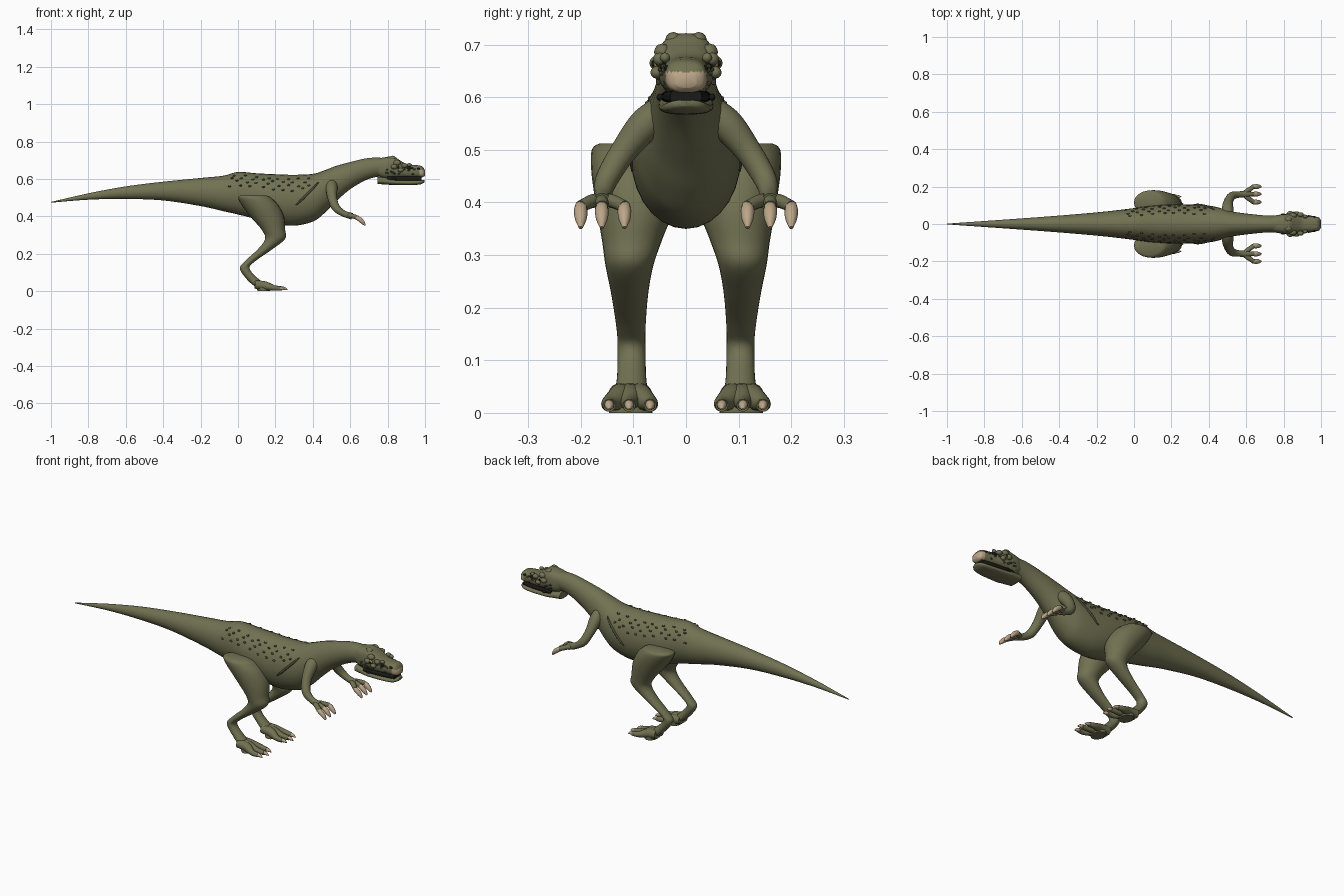
import bpy, bmesh, math, random
from mathutils import Vector

random.seed(4)
cube = bpy.data.objects.get("Cube")
if cube:
    bpy.data.objects.remove(cube)


def material(name, r, g, b):
    m = bpy.data.materials.new(name)
    m.use_nodes = True
    m.diffuse_color = (r, g, b, 1)
    node = m.node_tree.nodes["Principled BSDF"]
    node.inputs["Base Color"].default_value = (r, g, b, 1)
    node.inputs["Roughness"].default_value = 0.8
    return m


SKIN = material("olive skin", .165, .165, .085)
SCALE = material("dark olive scale", .07, .072, .04)
HORN = material("tan horn", .5, .38, .25)
DARK = material("mouth black", .01, .01, .008)
EYE = material("amber eye", .45, .33, .14)


def densify(points, n=6):
    """Smooth the list of stations with a Catmull-Rom curve."""
    out = []
    for i in range(len(points) - 1):
        p = [points[max(0, min(len(points) - 1, i + k))] for k in (-1, 0, 1, 2)]
        for j in range(n):
            t = j / n
            out.append([b + t / 2 * (c - a + t * (2*a - 5*b + 4*c - d + t * (3*b - a - 3*c + d)))
                        for a, b, c, d in zip(*p)])
    return out + [list(points[-1])]


def finish(name, bm, mats, mirror=False, rule=None):
    bmesh.ops.recalc_face_normals(bm, faces=bm.faces)
    if rule:
        for f in bm.faces:
            f.material_index = rule(f.calc_center_median())
    me = bpy.data.meshes.new(name)
    bm.to_mesh(me)
    bm.free()
    for m in mats:
        me.materials.append(m)
    ob = bpy.data.objects.new(name, me)
    bpy.context.collection.objects.link(ob)
    if mirror:
        mod = ob.modifiers.new("mirror", 'MIRROR')
        mod.use_axis = (False, True, False)
        mod.use_mirror_merge = False
    bpy.ops.object.select_all(action='DESELECT')
    ob.select_set(True)
    bpy.context.view_layer.objects.active = ob
    bpy.ops.object.shade_smooth_by_angle(angle=math.radians(50))
    return ob


def skin(bm, rings):
    """Bridge a list of rings and cap both ends."""
    loops = [[bm.verts.new((p[0], p[1], max(p[2], 0))) for p in r] for r in rings]
    n = len(loops[0])
    for a, b in zip(loops, loops[1:]):
        for i in range(n):
            bm.faces.new((a[i], a[(i + 1) % n], b[(i + 1) % n], b[i]))
    bm.faces.new(loops[0][::-1])
    bm.faces.new(loops[-1])


def loft(stations, axis, power=1, sides=28):
    """Loft oval sections: position on the axis, then low/high in the two others."""
    bm, rings = bmesh.new(), []
    for s, u0, u1, v0, v1 in densify(stations):
        ring = []
        for i in range(sides):
            a = math.tau * i / sides
            c, d = (math.copysign(abs(k) ** power, k) for k in (math.cos(a), math.sin(a)))
            v, u = (v0 + v1 + c * (v1 - v0)) / 2, (u0 + u1 + d * (u1 - u0)) / 2
            ring.append((s, v, u) if axis == 'X' else (u, v, s))
        rings.append(ring)
    skin(bm, rings)
    return bm


def tube(bm, path, sides=14):
    """Round tube along points of x, y, z, radius."""
    pts = densify(path, 5)
    rings = []
    for i, p in enumerate(pts):
        q0, q1 = pts[max(i - 1, 0)], pts[min(i + 1, len(pts) - 1)]
        t = (Vector(q1[:3]) - Vector(q0[:3])).normalized()
        u = t.cross(Vector((0.3, 1, 0.2))).normalized()
        w = t.cross(u)
        rings.append([Vector(p[:3]) + p[3] * (math.cos(a) * u + math.sin(a) * w)
                      for a in (math.tau * k / sides for k in range(sides))])
    skin(bm, rings)


def blob(bm, centre, size, detail=2):
    made = bmesh.ops.create_icosphere(bm, subdivisions=detail, radius=1)["verts"]
    for v in made:
        v.co = Vector(centre) + Vector(c * s for c, s in zip(v.co, size))


# Body from tail tip to neck: x, bottom, top, half width
BODY = [(-1, .473, .477, .002), (-.8, .489, .523, .016), (-.6, .493, .56, .03),
        (-.4, .485, .585, .045), (-.2, .455, .605, .062), (-.08, .428, .617, .075),
        (0, .41, .637, .085), (.1, .385, .63, .098), (.2, .36, .625, .104),
        (.3, .35, .622, .104), (.4, .372, .627, .098), (.46, .415, .645, .086),
        (.52, .475, .668, .068), (.6, .545, .69, .056), (.7, .6, .712, .046),
        (.8, .62, .712, .045)]
finish("body", loft([(x, a, b, -w, w) for x, a, b, w in BODY], 'X'), [SKIN])

# Raised scales on the back and a fold of skin on each flank
dense = densify(BODY)


def on_body(x, angle):
    s = min(dense, key=lambda d: abs(d[0] - x))
    return Vector((x, s[3] * math.cos(angle), (s[1] + s[2]) / 2 + (s[2] - s[1]) / 2 * math.sin(angle)))


bm = bmesh.new()
for row in range(4):
    for k in range(8):
        x = -.04 + k * .056 + (row % 2) * .028 + random.uniform(-.01, .01)
        p = on_body(x, math.radians(24 + row * 11 + random.uniform(-3, 3)))
        blob(bm, p, (.009, .006, .006), 1)
finish("back_scales", bm, [SCALE], True)

bm = bmesh.new()
tube(bm, [(*on_body(.31 + .03 * k, -.2 + .2 * k), .003 + .003 * (0 < k < 4)) for k in range(5)], 8)
finish("flank_fold", bm, [SCALE], True)

# Hind legs: z, then back/front and inner/outer
LEG = [(.512, .015, .15, .09, .165), (.5, 0, .175, .05, .179), (.46, .02, .215, .03, .18),
       (.4, .065, .245, .02, .172), (.33, .125, .252, .045, .16), (.28, .145, .252, .062, .153),
       (.225, .107, .185, .072, .142), (.16, .037, .092, .077, .132), (.12, .01, .062, .077, .13),
       (.06, .05, .115, .075, .132), (.02, .095, .165, .066, .144), (0, .105, .17, .064, .146)]
finish("hind_leg", loft(LEG, 'Z'), [SKIN], True)

# Toes and toe claws
toes, claws = bmesh.new(), bmesh.new()
for y in (.068, .108, .146):
    reach = .012 if y == .108 else 0
    mid = (y + .105) / 2
    tube(toes, [(.09, mid, .035, .022), (.14, mid, .03, .024),
                (.19, y, .018, .015), (.225 + reach, y, .014, .012)])
    tube(claws, [(.215 + reach, y, .016, .009), (.235 + reach, y, .014, .009),
                 (.252 + reach, y, .007, .002)], 10)
finish("toes", toes, [SKIN], True)
finish("toe_claws", claws, [HORN], True)

# Arms, fingers and finger claws
arms, claws = bmesh.new(), bmesh.new()
tube(arms, [(.5, .03, .58, .03), (.5, .075, .55, .032), (.505, .12, .495, .025),
            (.525, .15, .445, .022), (.565, .158, .415, .017), (.61, .16, .4, .018)])
for y in (.117, .16, .2):
    tube(arms, [(.585, .16, .405, .013), (.61, (y + .16) / 2, .402, .013), (.64, y, .392, .012)], 10)
    tube(claws, [(.632, y, .394, .011), (.65, y, .384, .013), (.667, y, .368, .011),
                 (.68, y, .352, .004)], 10)
finish("arms", arms, [SKIN], True)
finish("finger_claws", claws, [HORN], True)

# Skull with a horn-coloured snout tip
SKULL = [(.74, .62, .708, .04), (.78, .602, .715, .05), (.83, .602, .721, .053),
         (.865, .604, .7, .052), (.9, .605, .68, .046), (.94, .606, .675, .042),
         (.975, .608, .671, .039), (.99, .61, .662, .034), (1, .618, .645, .02)]
finish("skull", loft([(x, a, b, -w, w) for x, a, b, w in SKULL], 'X', .75), [SKIN, HORN],
       rule=lambda c: int(c.x > .972 and c.z < .648))

# Lower jaw and dark mouth lining
JAW = [(.746, .573, .612, .045), (.79, .57, .608, .05), (.83, .568, .598, .052),
       (.92, .567, .593, .047), (.97, .57, .594, .04), (.99, .577, .595, .028), (.998, .583, .594, .012)]
finish("lower_jaw", loft([(x, a, b, -w, w) for x, a, b, w in JAW], 'X', .75), [SKIN])
finish("mouth_lining", loft([(.8, .588, .614, -.047, .047), (.9, .588, .614, -.043, .043),
                             (.98, .588, .614, -.03, .03)], 'X', .6), [DARK])

# Brow knobs, eyes, nostrils and rough cheek scales
bm = bmesh.new()
for x, y, z, r in ((.825, .024, .708, .016), (.85, .045, .686, .016), (.89, .05, .672, .013),
                   (.835, .056, .665, .014), (.915, .04, .675, .01), (.87, .056, .647, .012)):
    blob(bm, (x, y, z), (r * 1.3, r, r))
finish("brow_knobs", bm, [SKIN], True)

bm = bmesh.new()
blob(bm, (.852, .054, .664), (.011, .01, .009))
finish("eye", bm, [EYE], True)

bm = bmesh.new()
blob(bm, (.855, .062, .664), (.005, .004, .006))
blob(bm, (.965, .036, .655), (.01, .006, .006))
blob(bm, (.915, .042, .658), (.016, .007, .008))
blob(bm, (.835, .05, .6), (.012, .006, .007))
finish("pupil_and_nostril", bm, [DARK], True)

bm = bmesh.new()
for k in range(14):
    x = random.uniform(.79, .95)
    blob(bm, (x, .053 - max(0, x - .86) * .13, random.uniform(.622, .66)), (.007, .005, .005), 1)
finish("cheek_scales", bm, [SCALE], True)
